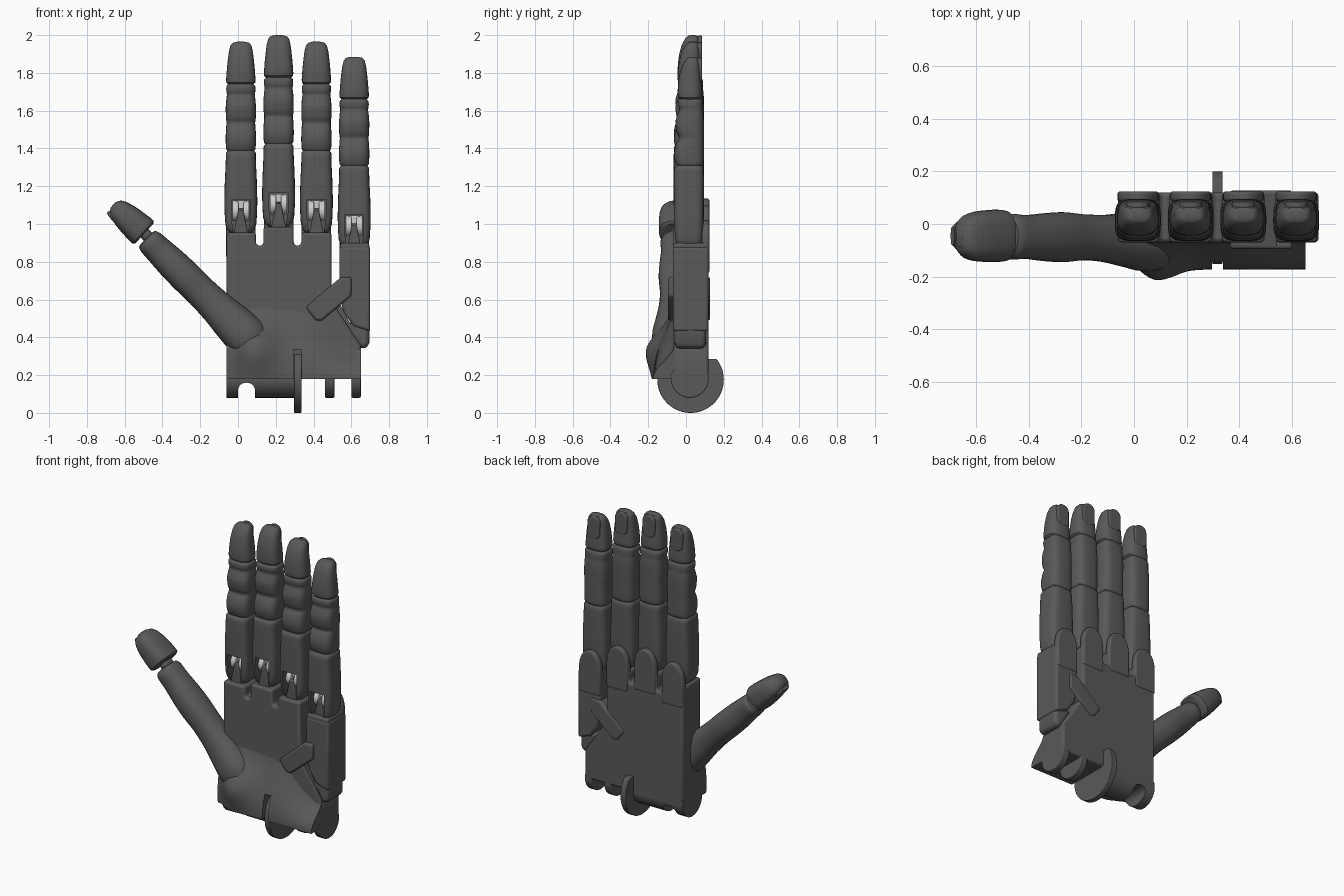
import bpy, bmesh, math
from mathutils import Vector

if "Cube" in bpy.data.objects:
    bpy.data.objects.remove(bpy.data.objects["Cube"])


def material(name, c):
    m = bpy.data.materials.new(name)
    m.diffuse_color = (c, c, c, 1)
    m.use_nodes = True
    m.node_tree.nodes["Principled BSDF"].inputs["Base Color"].default_value = m.diffuse_color
    return m


DARK, LIGHT = material("dark_grey", 0.1), material("light_grey", 0.55)
N = 32


def make(name, bm, mat=DARK, bevel=0):
    bmesh.ops.recalc_face_normals(bm, faces=bm.faces)
    me = bpy.data.meshes.new(name)
    bm.to_mesh(me)
    bm.free()
    me.materials.append(mat)
    ob = bpy.data.objects.new(name, me)
    bpy.context.collection.objects.link(ob)
    if bevel:
        b = ob.modifiers.new("bevel", 'BEVEL')
        b.width, b.segments, b.limit_method = bevel, 3, 'ANGLE'
        b.angle_limit = math.radians(40)
    return ob


def slab(name, outline, y0, y1, bevel=0.012, mat=DARK):
    """Front outline (x, z) extruded from y0 to y1."""
    bm = bmesh.new()
    f = bm.faces.new([bm.verts.new((x, y0, z)) for x, z in outline])
    r = bmesh.ops.extrude_face_region(bm, geom=[f])
    for v in r["geom"]:
        if isinstance(v, bmesh.types.BMVert):
            v.co.y = y1
    return make(name, bm, mat, bevel)


def box(x0, x1, z0, z1):
    return [(x0, z0), (x1, z0), (x1, z1), (x0, z1)]


def arc(x, z, rx, rz, a0=0, a1=180, n=12):
    return [(x + rx * math.cos(math.radians(a0 + (a1 - a0) * i / n)),
             z + rz * math.sin(math.radians(a0 + (a1 - a0) * i / n))) for i in range(n + 1)]


def xcyl(name, x0, x1, y, z, r, bevel=0.006, mat=DARK):
    """Disc or barrel with its axis along x."""
    bm = bmesh.new()
    a = [(y + r * math.cos(t), z + r * math.sin(t)) for t in (2 * math.pi * i / 64 for i in range(64))]
    ends = [[bm.verts.new((x, p, q)) for p, q in a] for x in (x0, x1)]
    for e in ends:
        bm.faces.new(e)
    for i in range(64):
        j = (i + 1) % 64
        bm.faces.new((ends[0][i], ends[0][j], ends[1][j], ends[1][i]))
    return make(name, bm, mat, bevel)


def loft(name, origin, axis, rings, e=3.0, mat=DARK, steps=3):
    """Rounded body along an axis; ring = (distance, half width, front y, back y)."""
    origin, axis, yv = Vector(origin), Vector(axis).normalized(), Vector((0, 1, 0))
    u = yv.cross(axis)
    pts = [Vector(r) for r in rings]
    fine = []
    for i in range(len(pts) - 1):
        p0, p1, p2, p3 = pts[max(i - 1, 0)], pts[i], pts[i + 1], pts[min(i + 2, len(pts) - 1)]
        for s in range(steps):
            t = s / steps
            q = 0.5 * (2 * p1 + (p2 - p0) * t + (2 * p0 - 5 * p1 + 4 * p2 - p3) * t * t
                       + (3 * p1 - p0 - 3 * p2 + p3) * t ** 3)
            q[0] = p1[0] + (p2[0] - p1[0]) * t
            fine.append(q)
    fine.append(pts[-1])
    bm, loops = bmesh.new(), []
    for d, ru, f, b in fine:
        loop = []
        for k in range(N):
            c, s = math.cos(2 * math.pi * k / N), math.sin(2 * math.pi * k / N)
            c = math.copysign(abs(c) ** (2 / e), c)
            s = math.copysign(abs(s) ** (2 / e), s)
            loop.append(bm.verts.new(origin + axis * d + u * (ru * c) + yv * ((f + b) / 2 + (b - f) / 2 * s)))
        loops.append(loop)
    for a, b in zip(loops, loops[1:]):
        for k in range(N):
            bm.faces.new((a[k], a[(k + 1) % N], b[(k + 1) % N], b[k]))
    bm.faces.new(loops[0])
    bm.faces.new(loops[-1])
    return make(name, bm, mat)


def cut(ob, cutter):
    m = ob.modifiers.new("cut", 'BOOLEAN')
    m.operation, m.object, m.solver = 'DIFFERENCE', cutter, 'EXACT'
    bpy.context.view_layer.objects.active = ob
    bpy.ops.object.modifier_apply(modifier=m.name)
    bpy.data.objects.remove(cutter)


# Fingers: forked proximal, padded middle, distal tip with nail, light hinge barrel
PROX = [(.95, .055, -.035, .075), (.965, .07, -.05, .085), (1.0, .082, -.06, .09), (1.1, .087, -.064, .094),
        (1.22, .085, -.065, .095), (1.33, .08, -.065, .095), (1.375, .079, -.062, .093), (1.39, .07, -.05, .085)]
MID = [(1.385, .068, -.045, .085), (1.395, .077, -.052, .093), (1.43, .08, -.062, .095), (1.47, .08, -.062, .095),
       (1.51, .078, -.05, .095), (1.535, .076, -.037, .095), (1.56, .079, -.048, .095), (1.62, .08, -.056, .095),
       (1.66, .077, -.045, .093), (1.685, .074, -.036, .09), (1.705, .077, -.042, .09),
       (1.73, .076, -.042, .088), (1.742, .066, -.032, .08)]
TIP = [(1.738, .066, -.03, .075), (1.75, .077, -.042, .085), (1.79, .076, -.044, .085), (1.86, .07, -.037, .08),
       (1.915, .063, -.022, .075), (1.945, .055, -.005, .07), (1.96, .042, .008, .063), (1.965, .02, .02, .05)]
FINGERS = [("index", .015, 0), ("middle", .215, .035), ("ring", .415, 0), ("little", .615, -.08)]
for nm, x, d in FINGERS:
    o = (x, 0, d)
    prox = loft(nm + "_proximal", o, (0, 0, 1), PROX, 4)
    cut(prox, slab("fork_cutter", [(x - .03, .9 + d), (x + .03, .9 + d), (x + .05, 1.03 + d), (x + .05, 1.13 + d),
                                   (x - .05, 1.13 + d), (x - .05, 1.03 + d)], -.15, .065, 0))
    loft(nm + "_middle", o, (0, 0, 1), MID, 3.2)
    loft(nm + "_tip", o, (0, 0, 1), TIP, 2.7)
    slab(nm + "_nail", arc(x, 1.925 + d, .043, .038) + arc(x, 1.85 + d, .043, .03, 180, 360), .06, .084, .006)
    for s in (-1, 1):
        xcyl(nm + "_hinge", x + s * .029 - .016, x + s * .029 + .016, .015, 1.07 + d, .055, .006, LIGHT)
    slab(nm + "_hinge_web", box(x - .03, x + .03, 1.08 + d, 1.125 + d), -.01, .06, .005, LIGHT)
    slab(nm + "_hinge_tang", [(x - .045, .92 + d), (x + .045, .92 + d), (x + .012, 1.075 + d),
                              (x - .012, 1.075 + d)], -.045, .07, .006)
    # rounded knuckle cover on the back of the hand
    slab(nm + "_knuckle", [(x - .078, .82 + d), (x + .078, .82 + d)] + arc(x, .985 + d, .078, .115), .085, .124, .012)

# Palm plate with slots between the fingers
palm = [(-.06, .18), (.65, .18), (.65, .36), (.53, .54), (.495, .64), (.495, .955), (.335, .955)]
palm += arc(.315, .905, .02, .02, 0, -180, 8) + [(.295, .985), (.135, .985)]
palm += arc(.115, .905, .02, .02, 0, -180, 8) + [(.095, .955), (-.06, .955)]
slab("palm", palm, -.07, .12, .015)

# Little finger side plate, its lower hinge and the diagonal strut
slab("side_plate", [(.537, .88), (.70, .88), (.70, .43), (.61, .46), (.56, .53), (.537, .62)], -.07, .12, .015)
slab("side_plate_head", box(.542, .695, .82, .9), -.068, .12, .012)
slab("side_hinge", [(.60, .48), (.695, .48), (.695, .37), (.675, .335), (.64, .35), (.57, .47)], -.06, .105, .03)
slab("diagonal_strut", [(.36, .56), (.41, .49), (.445, .49), (.60, .62), (.60, .72), (.54, .715)], -.095, .128, .012)


# Swollen heel of the palm
def smooth(t):
    t = max(0, min(1, t))
    return t * t * (3 - 2 * t)


def heel_y(x, z):
    h = .17 + .26 * smooth((.65 - x) / .35)
    s = (1 - smooth((z - .19) / h)) * (.55 + .45 * smooth((x + .06) / .15))
    return -.06 - .112 * s - .07 * math.exp(-((x - .09) ** 2 + (z - .35) ** 2) / .014)


bm = bmesh.new()
nx, nz = 36, 24
g = [[bm.verts.new((x, heel_y(x, z), z)) for x in (-.06 + .71 * i / nx for i in range(nx + 1))]
     for z in (.18 + .48 * j / nz for j in range(nz + 1))]
for j in range(nz):
    for i in range(nx):
        bm.faces.new((g[j][i], g[j][i + 1], g[j + 1][i + 1], g[j + 1][i]))
r = bmesh.ops.extrude_face_region(bm, geom=bm.faces[:])
for v in r["geom"]:
    if isinstance(v, bmesh.types.BMVert):
        v.co.y = .03
        if v.co.x > .6:
            v.co.z = min(v.co.z, .40)
        v.co.x = min(v.co.x, .645)
bmesh.ops.delete(bm, geom=[f for f in bm.faces if f.calc_area() < 1e-9], context='FACES_ONLY')
# trim the upper outer corner along the side plate gap
for v in bm.verts:
    limit = .65 - .5 * max(0, v.co.z - .36)
    v.co.x = min(v.co.x, limit) if v.co.z > .36 else v.co.x
heel = make("palm_heel", bm)
cut(heel, slab("disc_slot_cutter", box(.296, .337, .1, .335), -.3, -.09, 0))

# Wrist lugs and the half-buried disc
lug = xcyl("wrist_lug_wide", -.06, .30, .02, .18, .1, 0)
cut(lug, slab("arch_cutter", [(0, .05), (.09, .05)] + arc(.045, .12, .045, .04), -.3, .3, 0))
for x0, x1 in ((.46, .51), (.60, .65)):
    xcyl("wrist_lug", x0, x1, .02, .18, .1)
disc = xcyl("wrist_disc", .297, .336, .024, .176, .176, .004)
for v in disc.data.vertices:
    if v.co.y > .1:
        v.co.z = min(v.co.z, .285)

# Thumb: long body, link, tip and nail
loft("thumb_body", (.05, 0, .40), (-.714, 0, .70),
     [(-.12, .05, -.12, .03), (-.08, .09, -.16, .04), (0, .112, -.18, .05), (.1, .107, -.165, .045),
      (.22, .092, -.145, .035), (.34, .085, -.138, .037), (.45, .086, -.145, .045), (.56, .083, -.14, .04),
      (.65, .076, -.132, .034), (.72, .07, -.135, .038), (.745, .06, -.12, .025), (.75, .04, -.1, .01)], 2.3)
loft("thumb_link", (-.44, 0, .90), (-.741, 0, .671), [(0, .03, -.09, 0), (.1, .03, -.09, 0)], 3)
loft("thumb_tip", (-.495, 0, .95), (-.741, 0, .671),
     [(0, .07, -.125, .035), (.01, .082, -.142, .052), (.06, .08, -.144, .054), (.13, .072, -.142, .048),
      (.18, .06, -.132, .036), (.21, .045, -.11, .015), (.225, .02, -.08, -.015)], 2.7)
loft("thumb_nail", (-.588, 0, .95), (-.104, 0, .118),
     [(0, .006, -.08, -.01), (.015, .013, -.1, .01), (.12, .013, -.1, .01), (.152, .009, -.08, -.01)], 3)

# Smooth shading with crisp edges
bpy.ops.object.select_all(action='SELECT')
bpy.context.view_layer.objects.active = heel
bpy.ops.object.shade_smooth_by_angle(angle=math.radians(35))
